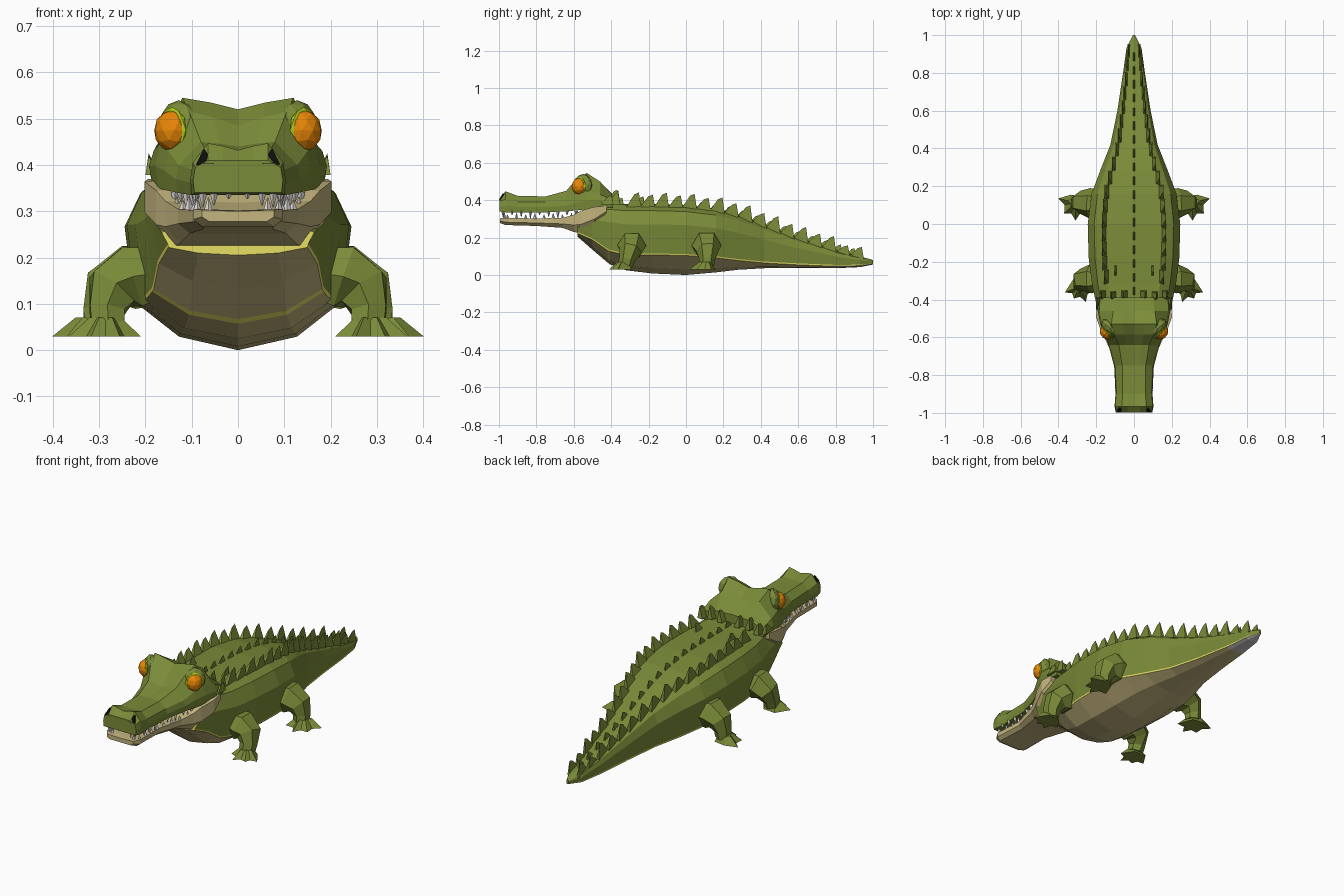
import bpy, bmesh, math
from mathutils import Vector, Matrix

if "Cube" in bpy.data.objects:
    bpy.data.objects.remove(bpy.data.objects["Cube"])


def material(name, r, g, b):
    m = bpy.data.materials.new(name)
    m.diffuse_color = (r, g, b, 1)
    m.use_nodes = True
    m.node_tree.nodes["Principled BSDF"].inputs["Base Color"].default_value = m.diffuse_color
    return m


GREEN = material("skin green", 0.195, 0.26, 0.04)
TAN = material("belly tan", 0.55, 0.46, 0.21)
YELLOW = material("seam yellow", 0.86, 0.80, 0.14)
GREY = material("tail underside grey", 0.58, 0.53, 0.53)
ORANGE = material("eye orange", 0.84, 0.25, 0.002)
LIME = material("eyelid lime", 0.40, 0.58, 0.01)
WHITE = material("tooth white", 0.80, 0.77, 0.75)
BLACK = material("nostril black", 0.004, 0.004, 0.004)


def finish(bm, name, mats, mirror=False):
    bmesh.ops.recalc_face_normals(bm, faces=bm.faces[:])
    me = bpy.data.meshes.new(name)
    bm.to_mesh(me)
    bm.free()
    for m in mats:
        me.materials.append(m)
    ob = bpy.data.objects.new(name, me)
    bpy.context.collection.objects.link(ob)
    if mirror:
        ob.modifiers.new("Mirror", 'MIRROR').use_mirror_merge = False
    return ob


def loft(bm, rings, color=lambda i, k: 0, caps=(0, 0)):
    vr = [[bm.verts.new(p) for p in r] for r in rings]
    n = len(vr[0])
    for i in range(len(vr) - 1):
        for k in range(n):
            f = bm.faces.new((vr[i][k], vr[i][(k + 1) % n],
                              vr[i + 1][(k + 1) % n], vr[i + 1][k]))
            f.material_index = color(i, k)
    bm.faces.new(vr[0]).material_index = caps[0]
    bm.faces.new(vr[-1]).material_index = caps[1]


def both(half, y):
    """Close a half section (bottom centre to top centre) by mirroring."""
    pts = half + [(-x, z) for x, z in half[-2:0:-1]]
    return [(x, y, z) for x, z in pts]


# Body and tail: y, half width, top, belly line, bottom
BODY = [(-.58, .165, .27, .23, .205), (-.50, .188, .36, .195, .135),
        (-.42, .20, .38, .14, .067), (-.408, .203, .38, .134, .057),
        (-.32, .222, .375, .115, .025), (-.18, .24, .375, .115, .008),
        (0, .245, .37, .112, 0), (.16, .225, .35, .10, .014),
        (.28, .18, .32, .085, .028), (.42, .125, .265, .072, .036),
        (.60, .088, .195, .062, .036), (.80, .058, .13, .054, .036),
        (.93, .040, .095, .055, .042), (1, .006, .076, .062, .056)]


def body_at(y):
    for a, b in zip(BODY, BODY[1:]):
        if y <= b[0]:
            t = (y - a[0]) / (b[0] - a[0])
            return a[1] + t * (b[1] - a[1]), a[2] + t * (b[2] - a[2])
    return BODY[-1][1:3]


rings = []
for y, w, top, belt, bot in BODY:
    h = top - belt
    low = belt - min(.008, (belt - bot) * .4)
    rings.append(both([(0, bot), (.52 * w, bot + .28 * (low - bot)), (.91 * w, low),
                       (.92 * w, belt), (w, belt + .6 * h), (.86 * w, belt + .88 * h),
                       (.62 * w, top), (0, top + .004)], y))


def body_color(i, k):
    k = min(k, 13 - k)
    if k > 2:
        return 0
    if k == 2 or i == 2:
        return 2
    return 3 if i >= 11 else 1


bm = bmesh.new()
loft(bm, rings, body_color, (2, 0))
finish(bm, "body", [GREEN, TAN, YELLOW, GREY])

# Upper head: y, half width, brow half width, bottom, shoulder, brow, centre top
HEAD = [(-.998, .097, .065, .34, .395, .41, .41), (-.965, .103, .065, .335, .405, .447, .432),
        (-.90, .098, .06, .335, .39, .423, .42), (-.75, .105, .062, .335, .39, .42, .42),
        (-.64, .135, .08, .34, .40, .45, .44), (-.585, .158, .105, .345, .43, .515, .485),
        (-.53, .178, .12, .35, .445, .545, .52), (-.46, .192, .11, .365, .43, .50, .49),
        (-.39, .19, .10, .36, .40, .425, .43)]
bm = bmesh.new()
loft(bm, [both([(0, zb), (w * .97, zb), (w, (zb + zs) / 2), (w * .95, zs),
                (wt, zt), (wt * .5, zc + .6 * (zt - zc)), (0, zc)], y)
          for y, w, wt, zb, zs, zt, zc in HEAD])
finish(bm, "upper_head", [GREEN])

# Lower jaw and cheeks: y, half width, bottom, top
JAW = [(-.995, .078, .278, .303), (-.965, .097, .267, .305), (-.80, .093, .262, .302),
       (-.66, .13, .252, .305), (-.60, .157, .23, .322), (-.56, .177, .222, .345),
       (-.49, .202, .255, .364), (-.425, .194, .32, .37)]
bm = bmesh.new()
loft(bm, [both([(0, b), (w * .8, b), (w, b + .4 * (t - b)), (w, t), (0, t - .003)], y)
          for y, w, b, t in JAW])
finish(bm, "lower_jaw", [TAN])

# Teeth around both jaws
bm = bmesh.new()


def tooth(x, y, z, h):
    m = Matrix.Translation((x, y, z + h / 2))
    bmesh.ops.create_cone(bm, cap_ends=True, segments=4, radius1=.01 if h > 0 else .001,
                          radius2=.001 if h > 0 else .01, depth=abs(h), matrix=m)


for i in range(8):
    y = -.955 + i * .049
    w = .088 if y < -.78 else .088 + (y + .78) * .26
    for s in (-1, 1):
        tooth(s * w, y, .30, .024 + .008 * (i % 2))
        tooth(s * (w + .004), y + .025, .342, -.022 - .01 * (i % 3))
for s in (-1, 1):
    for x, h in ((.02, .016), (.052, .03), (.076, .034)):
        tooth(s * x, -.978, .342, -h)
    tooth(s * .064, -.97, .30, .03)
finish(bm, "teeth", [WHITE])


# Eyes: bulging ball in a thin rim that faces outward and forward
def ellipsoid(name, mat, loc, size):
    bm = bmesh.new()
    m = (Matrix.Translation(loc) @ Matrix.Rotation(math.radians(-40), 4, 'Z')
         @ Matrix.Diagonal((*size, 1)))
    bmesh.ops.create_icosphere(bm, subdivisions=2, radius=1, matrix=m)
    finish(bm, name, [mat], True)


ellipsoid("eye", ORANGE, (.143, -.572, .474), (.037, .041, .045))
ellipsoid("eye_rim", LIME, (.142, -.571, .475), (.013, .046, .050))
ellipsoid("eye_socket", GREEN, (.128, -.55, .48), (.034, .056, .06))

# Nostrils
bm = bmesh.new()
tri = [(.052, -.999, .402), (.09, -.998, .402), (.074, -.98, .436)]
back = [(x, y + .02, z - .006) for x, y, z in tri]
loft(bm, [tri, back])
finish(bm, "nostril", [BLACK], True)


# Back scutes: swept-back pyramids
def spike(bm, x, y, z, length, thick, height, slope=0, lean=0):
    a, t = length / 2, thick / 2
    base = [bm.verts.new((x + sx * t, y + sy * a, z - .012 + sy * a * slope))
            for sx, sy in ((-1, -1), (1, -1), (1, 1), (-1, 1))]
    tip = [bm.verts.new((x + lean, y + a * f, z + height * g))
           for f, g in ((.1, .85), (.7, 1))]
    b = base
    for f in ((b[0], b[1], tip[0]), (b[1], b[2], tip[1], tip[0]),
              (b[2], b[3], tip[1]), (b[3], b[0], tip[0], tip[1]), b[::-1]):
        bm.faces.new(f)


def slope_at(y):
    return (body_at(y + .03)[1] - body_at(y - .03)[1]) / .06


bm = bmesh.new()
for i in range(18):
    y = -.36 + i * .073
    spike(bm, 0, y, body_at(y)[1], .058, .013, .035, slope_at(y))
finish(bm, "centre_scutes", [GREEN])

bm = bmesh.new()
for i in range(17):
    y = -.28 + i * .0745
    w, z = body_at(y)
    spike(bm, .64 * w, y, z, .08, .01 + .08 * w, (.066 if y < .8 else .05) - .012 * (i % 2),
          slope_at(y), .06 * w)
finish(bm, "side_scutes", [GREEN], True)

# Neck scutes behind the head and small shoulder scutes
bm = bmesh.new()
for x, y, z, t, h in ((.185, -.42, .39, .03, .035), (.165, -.385, .39, .03, .05),
                      (.11, -.39, .40, .03, .055), (.05, -.385, .40, .03, .05),
                      (.095, -.25, .375, .014, .045)):
    spike(bm, x, y, z, .065, t, h, 0, .008)
finish(bm, "neck_scutes", [GREEN], True)


# Legs: tapered six-sided limbs
def leg(name, path):
    pts = [Vector(p[:3]) for p in path]
    rings = []
    for i, p in enumerate(pts):
        d = (pts[min(i + 1, len(pts) - 1)] - pts[max(i - 1, 0)]).normalized()
        side = (Vector((0, 1, 0)) - d * d.y).normalized()
        up = d.cross(side)
        r = path[i][3]
        rings.append([p + r * (math.cos(k * math.pi / 3) * side + math.sin(k * math.pi / 3) * up)
                      for k in range(6)])
    bm = bmesh.new()
    loft(bm, rings)
    finish(bm, name, [GREEN], True)


leg("front_leg", [(.16, -.29, .17, .06), (.23, -.29, .158, .077), (.272, -.295, .132, .062),
                  (.283, -.315, .085, .043), (.28, -.325, .05, .04)])
leg("hind_leg", [(.16, .11, .16, .07), (.235, .11, .157, .08), (.283, .115, .132, .062),
                 (.297, .113, .085, .043), (.298, .11, .05, .04)])


# Feet: webbed fans with pointed toes
def foot(name, centre, heel, toes):
    c = Vector(centre)
    outline = [Vector(heel[0])]
    for i, t in enumerate(toes):
        outline.append(Vector(t))
        if i < len(toes) - 1:
            outline.append(c + ((Vector(t) + Vector(toes[i + 1])) / 2 - c) * .75)
    outline.append(Vector(heel[1]))
    bm = bmesh.new()
    sole = [bm.verts.new((p.x, p.y, .029)) for p in outline]
    ankle = [bm.verts.new(((c + (p - c) * .45).x, (c + (p - c) * .45).y, .07))
             for p in outline]
    n = len(sole)
    for k in range(n):
        j = (k + 1) % n
        bm.faces.new((sole[k], sole[j], ankle[j], ankle[k]))
    bm.faces.new(sole[::-1])
    bm.faces.new(ankle)
    finish(bm, name, [GREEN], True)


foot("front_foot", (.285, -.33), ((.25, -.295), (.32, -.29)),
     [(.21, -.355), (.255, -.412), (.318, -.395), (.366, -.362)])
foot("hind_foot", (.31, .115), ((.27, .145), (.335, .155)),
     [(.238, .062), (.31, .018), (.37, .055), (.402, .135)])
